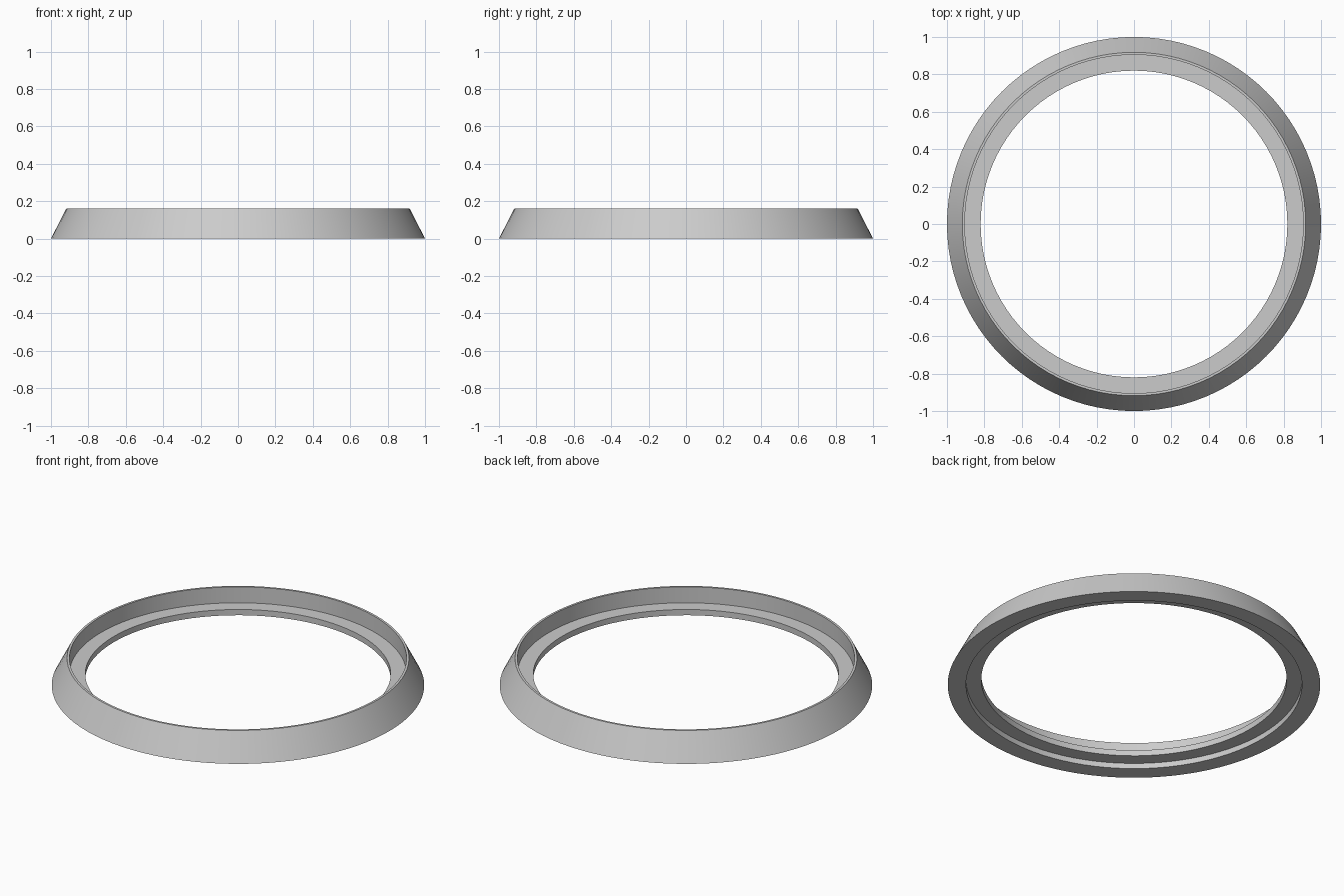
import bpy, bmesh, math

if "Cube" in bpy.data.objects:
    bpy.data.objects.remove(bpy.data.objects["Cube"])

SIDES = 96

# Cross-section (radius, height): sloped outside, thin top rim, inner flange
PROFILE = [
    (1.0, 0.0), (0.918, 0.16), (0.905, 0.16), (0.905, 0.066),
    (0.82, 0.066), (0.82, 0.032), (0.902, 0.032), (0.902, 0.0),
]

# Plain grey material
grey = bpy.data.materials.new("light_grey")
grey.diffuse_color = (0.6, 0.6, 0.6, 1.0)
grey.use_nodes = True
grey.node_tree.nodes["Principled BSDF"].inputs["Base Color"].default_value = grey.diffuse_color

# Revolve the closed cross-section round z
bm = bmesh.new()
rings = []
for i in range(SIDES):
    a = 2 * math.pi * i / SIDES
    rings.append([bm.verts.new((r * math.cos(a), r * math.sin(a), z)) for r, z in PROFILE])
n = len(PROFILE)
for i in range(SIDES):
    a, b = rings[i], rings[(i + 1) % SIDES]
    for j in range(n):
        k = (j + 1) % n
        bm.faces.new((a[j], b[j], b[k], a[k]))
bmesh.ops.recalc_face_normals(bm, faces=bm.faces[:])

mesh = bpy.data.meshes.new("bezel_ring")
bm.to_mesh(mesh)
bm.free()
mesh.materials.append(grey)
ring = bpy.data.objects.new("bezel_ring", mesh)
bpy.context.collection.objects.link(ring)

# Smooth round the ring, sharp at the profile corners
bpy.context.view_layer.objects.active = ring
ring.select_set(True)
bpy.ops.object.shade_smooth_by_angle(angle=math.radians(20))
